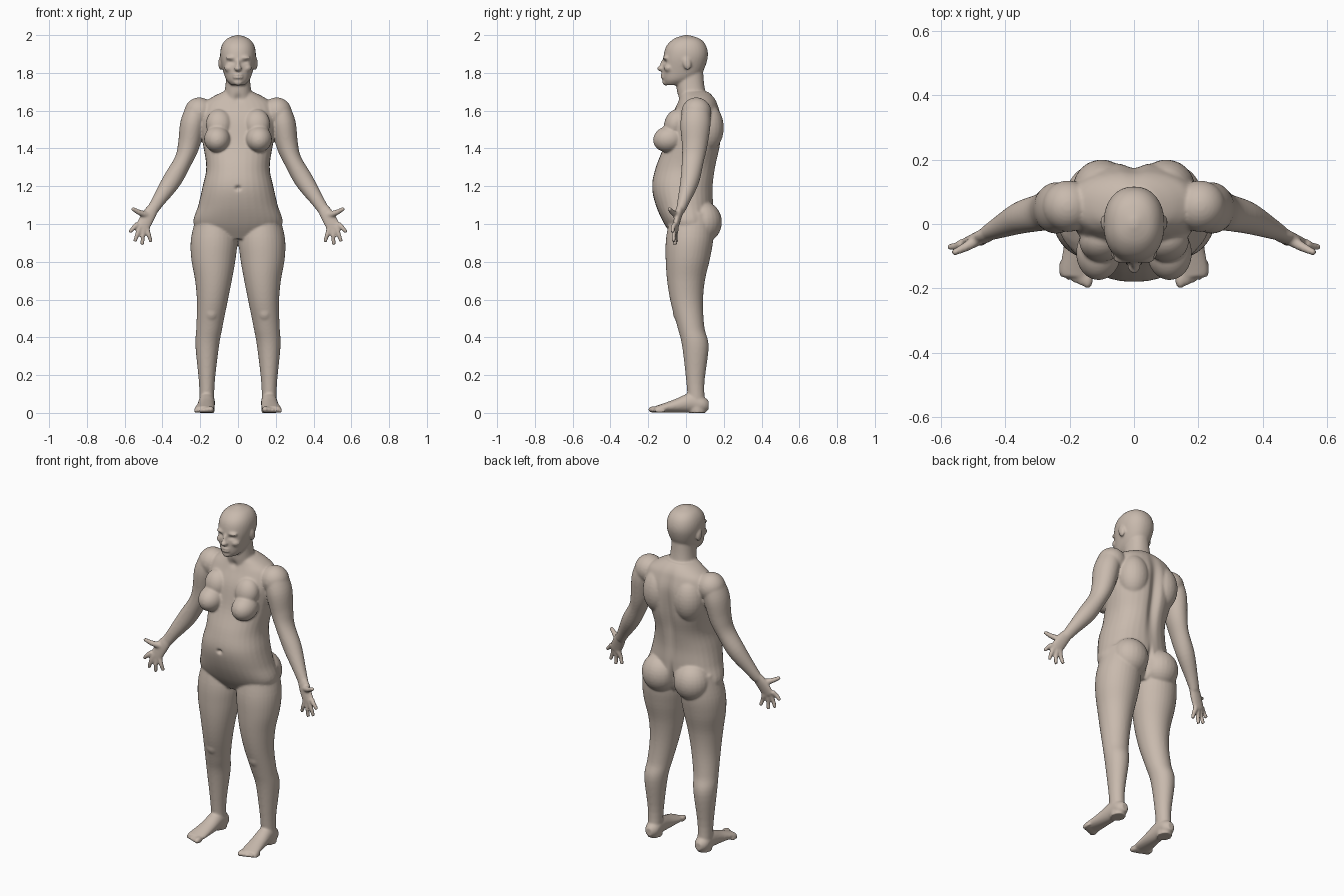
import bpy, bmesh, math
from mathutils import Vector, Matrix

default_cube = bpy.data.objects.get("Cube")
if default_cube:
    bpy.data.objects.remove(default_cube)

SEGMENTS = 32
SIDES = (1, -1)
UP = Vector((0, 0, 1))
FORWARD = Vector((0, -1, 0))
body = bmesh.new()


def catmull_rom(before, start, end, after, t):
    """One value on the smooth curve between start and end."""
    slope_in, slope_out = (end - before) / 2, (after - start) / 2
    bend = 3 * (end - start) - 2 * slope_in - slope_out
    twist = slope_in + slope_out - 2 * (end - start)
    return start + t * (slope_in + t * (bend + t * twist))


def smooth_stations(stations, steps=5):
    """Add smooth in-between stations to a short list."""
    result = []
    last = len(stations) - 1
    for i in range(last):
        neighbours = (stations[max(i - 1, 0)], stations[i], stations[i + 1], stations[min(i + 2, last)])
        for step in range(steps):
            result.append([catmull_rom(*values, step / steps) for values in zip(*neighbours)])
    result.append(list(stations[last]))
    return result


def rounded(value, power):
    return math.copysign(abs(value) ** (2 / power), value)


def loft(stations, axis=None, power=2):
    """Closed skin over rings given as centre x, y, z, half width, half depth."""
    rows = smooth_stations(stations)
    centres = [Vector(row[:3]) for row in rows]
    last = len(rows) - 1
    rings = []
    for i, (centre, row) in enumerate(zip(centres, rows)):
        half_width, half_depth = row[3:]
        along = axis or (centres[min(i + 1, last)] - centres[max(i - 1, 0)]).normalized()
        hint = UP if axis == FORWARD else -FORWARD
        side = hint.cross(along).normalized()
        depth = along.cross(side)
        ring = []
        for k in range(SEGMENTS):
            angle = math.tau * k / SEGMENTS
            across = side * half_width * rounded(math.cos(angle), power)
            through = depth * half_depth * rounded(math.sin(angle), power)
            ring.append(body.verts.new(centre + across + through))
        rings.append(ring)
    for low, high in zip(rings, rings[1:]):
        for k in range(SEGMENTS):
            n = (k + 1) % SEGMENTS
            body.faces.new((low[k], low[n], high[n], high[k]))
    body.faces.new(rings[0][::-1])
    body.faces.new(rings[-1])


def trunk(profile):
    """Upright central loft from height, half width, front y and back y."""
    stations = [(0, (front + back) / 2, height, half_width, (back - front) / 2)
                for height, half_width, front, back in profile]
    loft(stations, UP, power=2.2)


def limb(stations, side, axis=None):
    """Loft of the left limb, mirrored when side is negative."""
    loft([(side * x, *rest) for x, *rest in stations], axis)


def digit(points, side, root_radius, tip_radius):
    """Finger or thumb that tapers evenly along its points."""
    steps = len(points) - 1
    radii = [root_radius + (tip_radius - root_radius) * i / steps for i in range(len(points))]
    limb([(*point, radius, radius) for point, radius in zip(points, radii)], side)


def ball(centre, radii, tilt=0):
    matrix = Matrix.Translation(centre) @ Matrix.Rotation(tilt, 4, 'X') @ Matrix.Diagonal((*radii, 1))
    bmesh.ops.create_uvsphere(body, u_segments=24, v_segments=16, radius=1, matrix=matrix)


def pair(centre, radii, tilt=0):
    x, y, z = centre
    for side in SIDES:
        ball((side * x, y, z), radii, tilt)


# Torso
trunk([(.92, .16, -.06, .09), (1, .235, -.115, .14), (1.1, .21, -.16, .145),
       (1.2, .187, -.18, .145), (1.3, .168, -.16, .16), (1.42, .185, -.115, .185),
       (1.55, .205, -.085, .19), (1.63, .19, -.05, .17), (1.67, .14, -.035, .15),
       (1.7, .08, -.03, .12)])
pair((.11, -.09, 1.45), (.07, .085, .07), tilt=.2)       # bust
pair((.1, -.055, 1.53), (.07, .06, .08), tilt=-.3)       # upper chest
pair((.1, .11, 1.51), (.09, .09, .13))                   # shoulder blades
pair((.105, .09, 1.01), (.105, .1, .11))                 # seat

# Neck and head
trunk([(1.6, .09, -.03, .13), (1.72, .068, -.05, .1), (1.82, .06, -.05, .09)])
trunk([(1.735, .035, -.11, -.02), (1.76, .06, -.12, .03), (1.8, .076, -.124, .085),
       (1.88, .094, -.12, .115), (1.94, .088, -.105, .108), (1.98, .06, -.065, .075),
       (2, .01, -.01, .015)])
ball((0, -.13, 1.823), (.02, .024, .015))                # nose tip
ball((0, -.12, 1.845), (.011, .018, .034), tilt=-.25)    # nose bridge
for lip_height in (1.79, 1.775):
    ball((0, -.118, lip_height), (.028, .017, .008))
ball((0, -.108, 1.75), (.025, .018, .017))               # chin
pair((.035, -.105, 1.88), (.032, .018, .01))             # brows
pair((.045, -.09, 1.825), (.028, .026, .022))            # cheeks
pair((.093, .005, 1.85), (.011, .022, .036), tilt=.25)   # ears

for side in SIDES:
    # Leg
    limb([(.125, .03, 1.06, .09, .11), (.126, .02, .93, .122, .125), (.13, .01, .82, .118, .118),
          (.13, 0, .7, .097, .1), (.137, .005, .58, .08, .085), (.152, .027, .45, .069, .071),
          (.163, .05, .35, .062, .07), (.165, .05, .15, .041, .047), (.165, .06, 0, .04, .046)],
         side, UP)
    ball((side * .142, -.032, .535), (.042, .038, .055))

    # Foot and toes
    limb([(.164, .12, .04, .02, .025), (.164, .09, .045, .04, .042), (.165, .03, .055, .043, .053),
          (.17, -.06, .037, .047, .035), (.178, -.14, .023, .052, .02), (.178, -.165, .02, .045, .015)],
         side, FORWARD)
    for toe in range(5):
        size = .018 - .002 * toe
        ball((side * (.144 + .02 * toe), -.17 + .008 * toe, size), (size, .03, size))

    # Shoulder and arm
    ball((side * .205, .055, 1.59), (.08, .08, .08))
    limb([(.215, .055, 1.61, .06, .07), (.24, .05, 1.53, .066, .08), (.26, .046, 1.42, .058, .068),
          (.29, .036, 1.335, .048, .058), (.35, .02, 1.23, .05, .05), (.42, -.012, 1.125, .036, .033),
          (.456, -.03, 1.07, .03, .023)], side)

    # Palm, fingers and thumb
    limb([(.445, -.026, 1.09, .028, .022), (.47, -.04, 1.05, .036, .021),
          (.508, -.056, .98, .038, .014)], side)
    tips = [(.575, -.07, .956), (.547, -.064, .906), (.507, -.057, .889), (.46, -.05, .904)]
    for finger, tip in enumerate(tips):
        knuckle = Vector((.534, -.06, 1)) + finger * Vector((-.017, .003, -.008))
        middle = knuckle.lerp(Vector(tip), .5) + FORWARD * .005
        digit([knuckle, middle, tip], side, .014, .01)
    digit([(.47, -.04, 1.045), (.52, -.07, 1.06), (.562, -.09, 1.083)], side, .02, .01)

bmesh.ops.recalc_face_normals(body, faces=body.faces)
mesh = bpy.data.meshes.new("body")
body.to_mesh(mesh)
body.free()
figure = bpy.data.objects.new("body", mesh)
bpy.context.collection.objects.link(figure)

# Fuse the parts into one skin
fuse = figure.modifiers.new("fuse", 'REMESH')
fuse.mode = 'VOXEL'
fuse.voxel_size = .006
soften = figure.modifiers.new("soften", 'SMOOTH')
soften.factor = .5
soften.iterations = 7
evaluated = figure.evaluated_get(bpy.context.evaluated_depsgraph_get())
skin = bpy.data.meshes.new_from_object(evaluated)
figure.modifiers.clear()
figure.data = skin

# Press soft hollows into the skin: centre, reach, push along y
hollows = [((0, -.18, 1.19), (.014, .06, .011), .016),    # navel
           ((0, .18, 1.4), (.03, .1, .2), -.028),         # spine
           ((0, .15, 1), (.013, .1, .07), -.03),          # seat cleft
           ((0, -.08, 1.665), (.02, .06, .02), .012)]     # throat
for side in SIDES:
    hollows.append(((side * .035, -.12, 1.857), (.018, .04, .01), .01))
for vertex in skin.vertices:
    for centre, reach, push in hollows:
        offset = vertex.co - Vector(centre)
        distance = sum((part / size) ** 2 for part, size in zip(offset, reach))
        vertex.co.y += push * math.exp(-distance)

# Skin colour
paint = bpy.data.materials.new("warm beige")
paint.use_nodes = True
colour = (.58, .49, .42, 1)
paint.diffuse_color = colour
paint.node_tree.nodes["Principled BSDF"].inputs["Base Color"].default_value = colour
skin.materials.clear()
skin.materials.append(paint)
for polygon in skin.polygons:
    polygon.use_smooth = True
    polygon.material_index = 0
